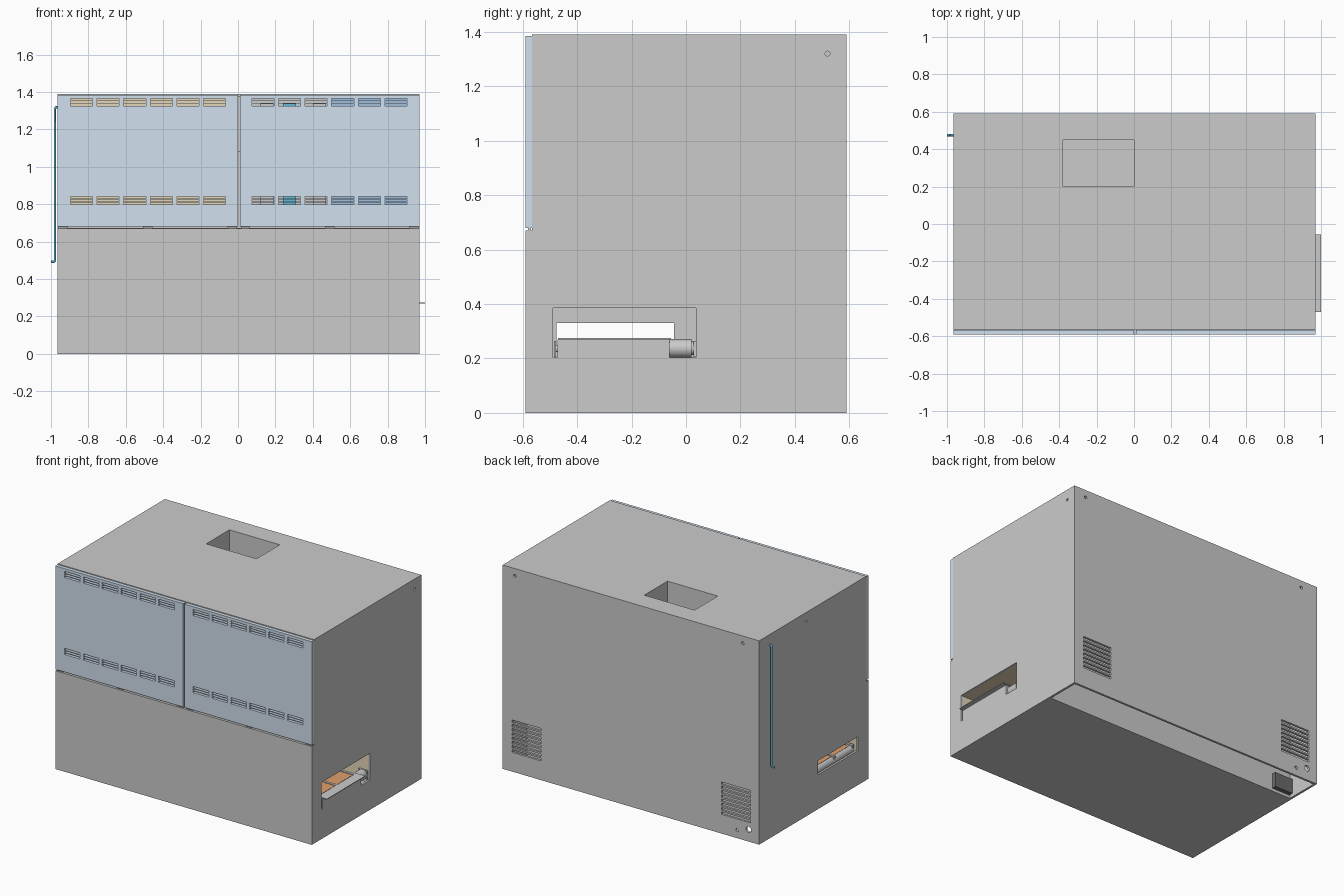
import bpy, bmesh, math
from mathutils import Vector, Matrix

if "Cube" in bpy.data.objects:
    bpy.data.objects.remove(bpy.data.objects["Cube"])

X0, X1, Y, H, T = -0.965, 0.97, 0.59, 1.39, 0.015


def material(name, rgb):
    m = bpy.data.materials.new(name)
    m.diffuse_color = (*rgb, 1)
    m.use_nodes = True
    m.node_tree.nodes["Principled BSDF"].inputs["Base Color"].default_value = m.diffuse_color
    return m


DOOR = material("door_blue", (0.64, 0.75, 0.86))
BEIGE = material("beige", (0.78, 0.68, 0.48))
ORANGE = material("orange", (0.75, 0.35, 0.15))
CYAN = material("tube_blue", (0.12, 0.5, 0.68))
BLUE = material("unit_blue", (0.35, 0.52, 0.72))
DARK = material("dark", (0.15, 0.15, 0.16))


def finish(name, bm, mat=None):
    bmesh.ops.recalc_face_normals(bm, faces=bm.faces)
    me = bpy.data.meshes.new(name)
    bm.to_mesh(me)
    bm.free()
    ob = bpy.data.objects.new(name, me)
    bpy.context.collection.objects.link(ob)
    if mat:
        me.materials.append(mat)
    return ob


def add_box(bm, x0, x1, y0, y1, z0, z1):
    m = Matrix.Translation(((x0 + x1) / 2, (y0 + y1) / 2, (z0 + z1) / 2))
    bmesh.ops.create_cube(bm, size=1, matrix=m @ Matrix.Diagonal((x1 - x0, y1 - y0, z1 - z0, 1)))


def add_cyl(bm, centre, r, length, axis, n=24):
    rot = Vector((0, 0, 1)).rotation_difference(Vector(axis)).to_matrix().to_4x4()
    bmesh.ops.create_cone(bm, cap_ends=True, segments=n, radius1=r, radius2=r,
                          depth=length, matrix=Matrix.Translation(centre) @ rot)


def box(name, *dims, mat=None):
    bm = bmesh.new()
    add_box(bm, *dims)
    return finish(name, bm, mat)


def cylinder(name, centre, r, length, axis, mat=None):
    bm = bmesh.new()
    add_cyl(bm, centre, r, length, axis)
    ob = finish(name, bm, mat)
    for p in ob.data.polygons:
        p.use_smooth = len(p.vertices) == 4
    return ob


def cut(ob, bm):
    cutter = finish("cutter", bm)
    cutter.hide_render = True
    mod = ob.modifiers.new("cut", 'BOOLEAN')
    mod.operation, mod.solver, mod.object = 'DIFFERENCE', 'EXACT', cutter
    bpy.context.view_layer.objects.active = ob
    bpy.ops.object.modifier_apply(modifier=mod.name)
    bpy.data.objects.remove(cutter)


# Right wall: stepped conveyor outlet and a small screw hole
right = box("right_wall", X1 - T, X1, -0.565, Y, 0, H)
bm = bmesh.new()
outline = [(-0.488, 0.203), (-0.473, 0.203), (-0.473, 0.27), (-0.06, 0.27),
           (-0.06, 0.203), (0.037, 0.203), (0.037, 0.385), (-0.488, 0.385)]
face = bm.faces.new([bm.verts.new((0.9, y, z)) for y, z in outline])
ext = bmesh.ops.extrude_face_region(bm, geom=[face])
bmesh.ops.translate(bm, vec=(0.2, 0, 0), verts=[v for v in ext["geom"] if isinstance(v, bmesh.types.BMVert)])
add_cyl(bm, (X1, 0.52, 1.32), 0.009, 0.1, (1, 0, 0))
cut(right, bm)

# Left wall: plain conveyor inlet and screw hole
left = box("left_wall", X0, X0 + T, -0.565, Y, 0, H)
bm = bmesh.new()
add_box(bm, -1.1, -0.9, -0.475, -0.045, 0.235, 0.33)
add_cyl(bm, (X0, 0.08, 1.33), 0.007, 0.1, (1, 0, 0))
cut(left, bm)

# Back wall: two louvre grids, screw holes and cable ports
back = box("back_wall", X0 + T, X1 - T, Y - T, Y, 0, H)
bm = bmesh.new()
for x in (-0.79, 0.79):
    for i in range(8):
        z = 0.14 + i * 0.029
        add_box(bm, x - 0.11, x + 0.11, 0.5, 0.7, z - 0.009, z + 0.009)
for x, z, r in ((0.88, 1.34, 0.01), (-0.84, 1.34, 0.01), (-0.80, 0.055, 0.011), (-0.885, 0.082, 0.02)):
    add_cyl(bm, (x, Y, z), r, 0.2, (0, 1, 0))
cut(back, bm)

# Roof with square exhaust opening
roof = box("roof", X0 + T, X1 - T, -0.565, Y - T, H - T, H)
bm = bmesh.new()
add_box(bm, -0.38, 0.0, 0.2, 0.45, 1.2, 1.5)
cut(roof, bm)

# Exhaust duct below the opening
duct = box("exhaust_duct", -0.395, 0.015, 0.185, 0.465, 1.08, H - T)
bm = bmesh.new()
add_box(bm, -0.38, 0.0, 0.2, 0.45, 1.095, 1.5)
cut(duct, bm)

# Lower front and base, with the rear of the base left open
box("front_lower_panel", X0, X1, -Y, -0.565, 0, 0.67)
box("base_plate", X0 + T, X1 - T, -0.565, 0.35, 0, T)
box("rear_partition", X0 + T, X1 - T, 0.335, 0.35, T, 0.66)
box("middle_shelf", X0 + T, X1 - T, -0.565, Y - T, 0.66, 0.672)
box("rear_socket", -0.945, -0.81, 0.35, 0.38, 0.02, 0.12, mat=DARK)

# Two slotted front doors
for name, x0, x1, start in (("left_door", X0, 0.0, -0.895), ("right_door", 0.01, X1, 0.075)):
    door = box(name, x0, x1, -Y, -0.566, 0.68, 1.385, mat=DOOR)
    bm = bmesh.new()
    for zc in (1.345, 0.82):
        for i in range(6):
            for k in (-1, 0, 1):
                x, z = start + i * 0.142, zc + k * 0.0155
                add_box(bm, x, x + 0.118, -0.7, -0.5, z - 0.0055, z + 0.0055)
    cut(door, bm)
    # Hinge pins under each door
    for x in (x0 + 0.03, x1 - 0.03, (x0 + x1) / 2):
        cylinder(name + "_hinge", (x, -0.575, 0.674), 0.006, 0.05, (1, 0, 0))

# Equipment behind the doors
box("left_chamber", -0.94, -0.01, -0.52, 0.15, 0.69, 1.37, mat=BEIGE)
box("control_plate", 0.04, 0.48, -0.45, -0.43, 0.69, 1.37)
box("power_unit", 0.49, 0.94, -0.5, 0.1, 0.69, 1.37, mat=BLUE)
for x in (0.12, 0.24, 0.40):
    box("control_module", x, x + 0.07, -0.52, -0.45, 0.75, 1.34, mat=CYAN if x == 0.24 else None)

# Conveyor tunnel lining
box("tunnel_ceiling", X0 + T, X1 - T, -0.505, 0.055, 0.387, 0.40, mat=BEIGE)
for y in (-0.505, 0.042):
    box("tunnel_side", X0 + T, X1 - T, y, y + 0.013, 0.18, 0.387, mat=BEIGE)

# Conveyor: belt runs, rollers, guide rails, outlet lip and motor
for z in (0.2, 0.262):
    box("conveyor_belt", -0.92, 0.92, -0.44, -0.08, z, z + 0.006, mat=ORANGE)
for x in (-0.91, 0.91):
    cylinder("belt_roller", (x, -0.26, 0.235), 0.033, 0.4, (0, 1, 0))
    cylinder("roller_shaft", (x, -0.225, 0.235), 0.012, 0.52, (0, 1, 0))
for y in (-0.47, -0.27, -0.078):
    box("guide_rail", -0.94, 0.95, y, y + 0.018, 0.245, 0.272)
cylinder("drive_motor", (0.925, -0.02, 0.237), 0.034, 0.08, (0, 1, 0))
cylinder("motor_cap", (0.925, 0.029, 0.237), 0.025, 0.018, (0, 1, 0))
for y in (-0.481, 0.032):
    box("roller_bracket", 0.89, 0.955, y - 0.004, y + 0.004, 0.205, 0.265)
box("outlet_lip", 0.93, 1.0, -0.47, -0.055, 0.27, 0.275)

# Thin pipe on the left side
curve = bpy.data.curves.new("side_pipe", 'CURVE')
curve.dimensions = '3D'
curve.bevel_depth, curve.bevel_resolution, curve.use_fill_caps = 0.0065, 3, True
pts = [(-0.955, 1.318), (-0.973, 1.318), (-0.979, 1.312), (-0.979, 0.498), (-0.985, 0.492), (-1.0, 0.492)]
sp = curve.splines.new('POLY')
sp.points.add(len(pts) - 1)
for p, (x, z) in zip(sp.points, pts):
    p.co = (x, 0.475, z, 1)
curve.materials.append(CYAN)
pipe = bpy.data.objects.new("side_pipe", curve)
bpy.context.collection.objects.link(pipe)
